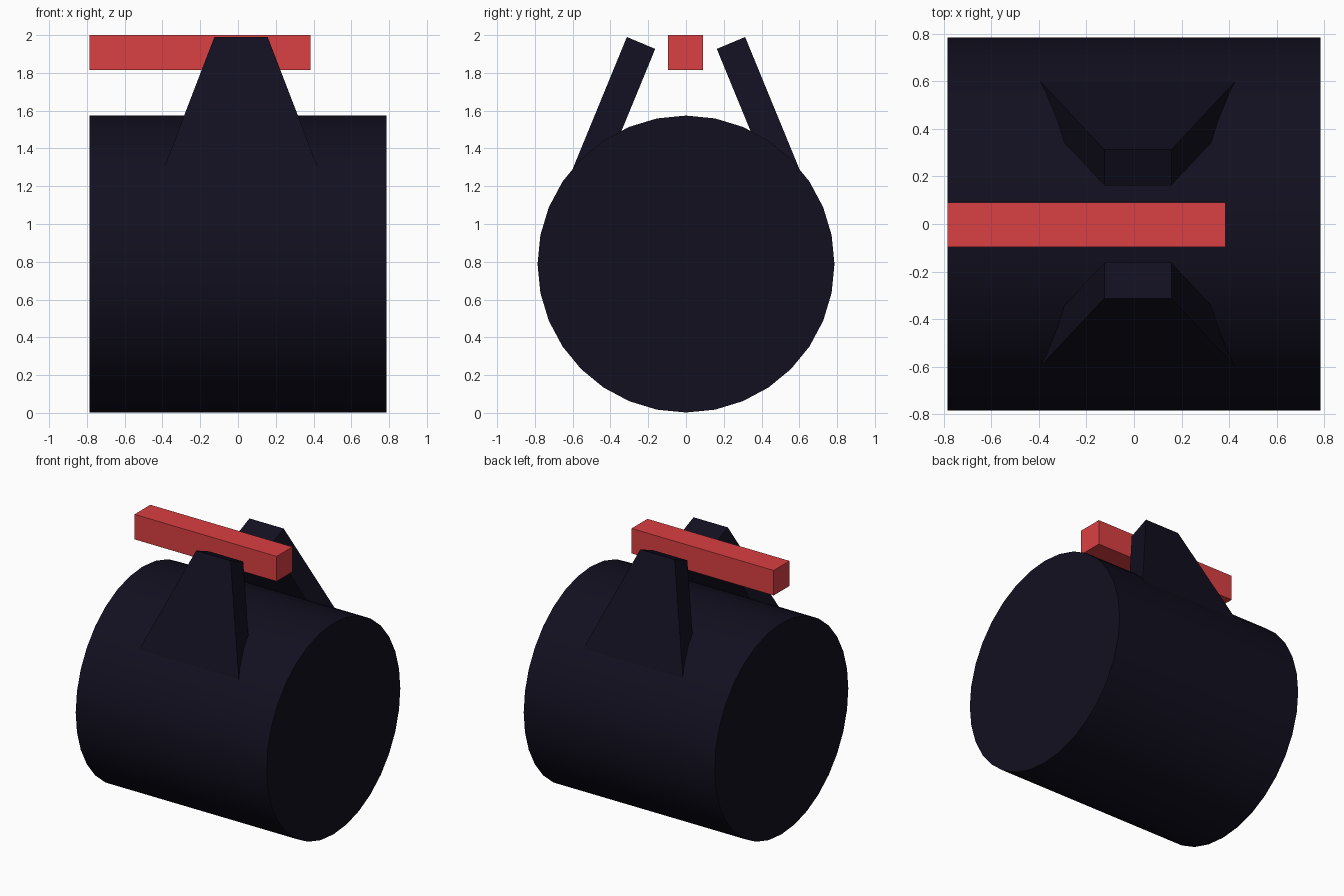
import bpy, bmesh
from math import radians
from mathutils import Vector

if "Cube" in bpy.data.objects:
    bpy.data.objects.remove(bpy.data.objects["Cube"])


def material(name, color):
    m = bpy.data.materials.new(name)
    m.diffuse_color = color
    m.use_nodes = True
    m.node_tree.nodes["Principled BSDF"].inputs["Base Color"].default_value = m.diffuse_color
    return m


dark = material("dark_navy", (0.006, 0.005, 0.014, 1))
red = material("red", (0.70, 0.05, 0.055, 1))

# Barrel lying along x, with a vertex at the lowest point
bpy.ops.mesh.primitive_cylinder_add(vertices=32, radius=0.786, depth=1.572,
                                    location=(0, 0, 0.788), rotation=(0, radians(90), 0))
barrel = bpy.context.object
barrel.name = "barrel"
barrel.data.materials.append(dark)
bpy.ops.object.shade_smooth_by_angle(angle=radians(30))


# Tapered, inward-leaning sight post: side = +1 back, -1 front
def post(name, side):
    down = Vector((0, 0.380 * side, -0.925))
    outer = Vector((0, 0.313 * side, 1.99))
    inner = Vector((0, 0.163 * side, 1.927))
    length, flare = 0.92, 0.345
    bm = bmesh.new()
    outline = [(-0.125, 0), (0.157, 0), (0.157 + flare * 0.95, length), (-0.125 - flare * 0.95, length)]
    face = bm.faces.new([bm.verts.new(outer + down * d + Vector((x, 0, 0))) for x, d in outline])
    ext = bmesh.ops.extrude_face_region(bm, geom=[face], use_keep_orig=True)
    moved = [g for g in ext["geom"] if isinstance(g, bmesh.types.BMVert)]
    bmesh.ops.translate(bm, verts=moved, vec=inner - outer)
    bmesh.ops.recalc_face_normals(bm, faces=bm.faces)
    mesh = bpy.data.meshes.new(name)
    bm.to_mesh(mesh)
    bm.free()
    mesh.materials.append(dark)
    bpy.context.collection.objects.link(bpy.data.objects.new(name, mesh))


post("front_post", -1)
post("back_post", 1)

# Red bar floating between the posts
bpy.ops.mesh.primitive_cube_add(size=1, location=(-0.2, -0.003, 1.907))
bar = bpy.context.object
bar.name = "red_bar"
bar.scale = (1.17, 0.186, 0.186)
bar.data.materials.append(red)
